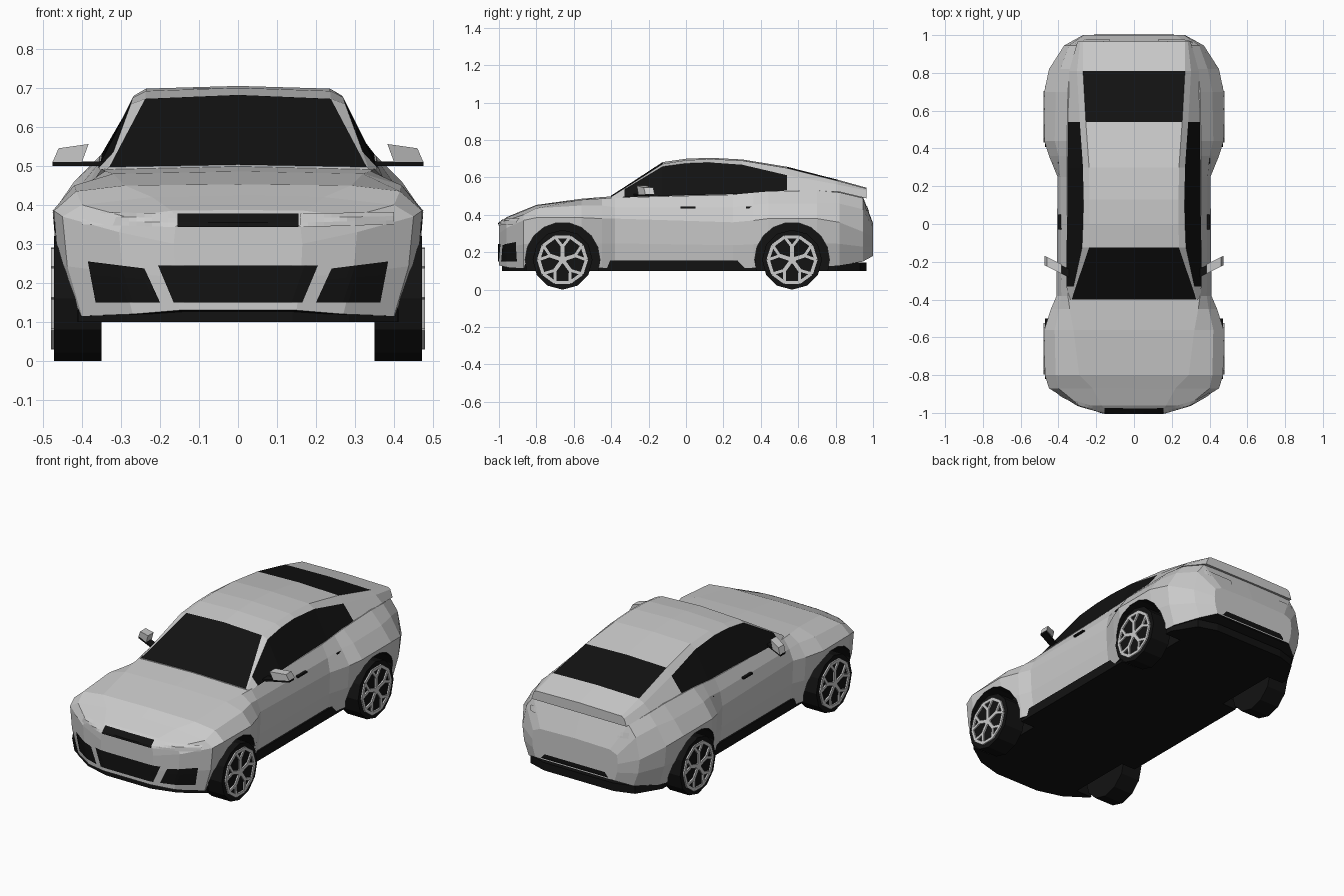
import bpy, bmesh
from math import sin, cos, pi
from mathutils import Vector, Matrix
from mathutils.bvhtree import BVHTree

if "Cube" in bpy.data.objects:
    bpy.data.objects.remove(bpy.data.objects["Cube"])

black = bpy.data.materials.new("black")
black.diffuse_color = (0.006, 0.006, 0.006, 1)
black.use_nodes = True
black.node_tree.nodes["Principled BSDF"].inputs["Base Color"].default_value = black.diffuse_color
WHEELS = [(s, y) for s in (-1, 1) for y in (-0.66, 0.567)]


def finish(name, bm, dark=False, slots=False):
    bmesh.ops.recalc_face_normals(bm, faces=bm.faces)
    me = bpy.data.meshes.new(name)
    bm.to_mesh(me)
    bm.free()
    if slots:
        me.materials.append(None)
    if dark or slots:
        me.materials.append(black)
    ob = bpy.data.objects.new(name, me)
    bpy.context.collection.objects.link(ob)
    return ob


def loft(name, halves, is_black):
    """Skin mirrored half sections; is_black(station, strip) picks glass and dark faces."""
    bm = bmesh.new()
    rings = []
    for half in halves:
        ring = half + [(-x, y, z) for x, y, z in reversed(half) if x > 0]
        rings.append([bm.verts.new(p) for p in ring])
    n = len(rings[0])
    for i in range(len(rings) - 1):
        for j in range(n):
            k = (j + 1) % n
            f = bm.faces.new((rings[i][j], rings[i][k], rings[i + 1][k], rings[i + 1][j]))
            f.material_index = int(is_black(i, j))
    bm.faces.new(rings[0])
    bm.faces.new(rings[-1])
    return finish(name, bm, slots=True)


def prism(name, pts, vec, dark=False):
    bm = bmesh.new()
    f = bm.faces.new([bm.verts.new(p) for p in pts])
    new = bmesh.ops.extrude_face_region(bm, geom=[f])["geom"]
    bmesh.ops.translate(bm, vec=vec, verts=[v for v in new if isinstance(v, bmesh.types.BMVert)])
    if len([g for g in bm.faces]) == len(pts) + 1:
        bm.faces.new([v for v in bm.verts][:len(pts)])
    return finish(name, bm, dark)


def add_box(bm, lo, hi):
    lo, hi = Vector(lo), Vector(hi)
    m = Matrix.Translation((lo + hi) / 2) @ Matrix.Diagonal((*(hi - lo), 1))
    bmesh.ops.create_cube(bm, size=1, matrix=m)


def box(name, lo, hi, dark=False):
    bm = bmesh.new()
    add_box(bm, lo, hi)
    return finish(name, bm, dark)


def add_cyl(bm, x0, x1, y, z, r, sides):
    m = Matrix.Translation(((x0 + x1) / 2, y, z)) @ Matrix.Rotation(pi / 2, 4, 'Y')
    bmesh.ops.create_cone(bm, cap_ends=True, segments=sides, radius1=r, radius2=r,
                          depth=abs(x1 - x0), matrix=m)


# Lower body: y, zb, wb, wm, zm, ws, zs, we, ze, zc
STATIONS = [
    (-1.0, .13, .15, .165, .30, .16, .345, .15, .35, .355),
    (-.96, .12, .27, .305, .33, .29, .37, .17, .385, .387),
    (-.87, .115, .40, .45, .37, .40, .40, .22, .42, .425),
    (-.80, .115, .43, .472, .385, .415, .435, .29, .45, .453),
    (-.56, .115, .43, .475, .385, .42, .45, .32, .48, .486),
    (-.45, .115, .41, .44, .38, .395, .45, .34, .487, .495),
    (-.38, .115, .385, .41, .38, .385, .44, .35, .492, .50),
    (.25, .115, .385, .405, .36, .39, .44, .355, .508, .51),
    (.36, .115, .41, .45, .37, .40, .455, .355, .518, .52),
    (.44, .12, .43, .475, .38, .42, .46, .355, .525, .525),
    (.70, .12, .43, .475, .38, .415, .46, .35, .53, .53),
    (.82, .13, .405, .45, .36, .39, .46, .34, .52, .53),
    (.945, .15, .33, .37, .31, .345, .43, .30, .49, .50),
    (1.0, .18, .25, .27, .28, .265, .33, .22, .35, .355)]


def body_half(y, zb, wb, wm, zm, ws, zs, we, ze, zc):
    xz = [(0, zb), (wb, zb), (wb + .75 * (wm - wb), (zb + zm) / 2), (wm, zm),
          (ws, zs), (we, ze), (0, zc)]
    return [(x, y, z) for x, z in xz]


body = loft("body", [body_half(*s) for s in STATIONS], lambda i, j: j in (0, 11))
tree = BVHTree.FromPolygons([v.co.copy() for v in body.data.vertices],
                            [tuple(p.vertices) for p in body.data.polygons])

# Cabin: y, belt x z, window top x z, roof edge x z, centre z
CABIN = [
    (-.40, .35, .485, .335, .492, .33, .497, .503),
    (-.33, .357, .495, .32, .535, .307, .541, .548),
    (-.125, .357, .50, .275, .658, .238, .672, .682),
    (0, .354, .505, .270, .675, .236, .692, .700),
    (.13, .352, .508, .267, .68, .236, .698, .705),
    (.30, .352, .512, .270, .668, .238, .69, .696),
    (.54, .350, .53, .287, .612, .255, .650, .657),
    (.81, .343, .525, .302, .562, .27, .582, .588),
    (.965, .30, .488, .285, .53, .27, .54, .545)]


def glass(i, j):
    s = min(j, 5 - j)
    return (s == 0 and 1 <= i <= 5) or (s == 2 and i in (0, 1, 6))


loft("cabin", [[(a, y, az), (b, y, bz), (c, y, cz), (0, y, d)]
               for y, a, az, b, bz, c, cz, d in CABIN], glass)

# Dark floor and sills
half = [(.14, -.985), (.285, -.945), (.41, -.86), (.42, -.8), (.395, -.4), (.395, .35),
        (.42, .5), (.41, .8), (.33, .93), (.22, .965)]
outline = [(x, y, .10) for x, y in half] + [(-x, y, .10) for x, y in reversed(half)]
floor = prism("underbody", outline, (0, 0, .045), True)
box("sills", (-.4, -.465, .10), (.4, .375, .155), True)

# Wheel arch cutter
bm = bmesh.new()
for s, y in WHEELS:
    add_cyl(bm, s * .31, s * .6, y, .16, .2, 18)
for f in bm.faces:
    f.material_index = 1
cutter = finish("arch_cutter", bm, slots=True)
cutter.hide_render = True
for ob in (body, floor):
    mod = ob.modifiers.new("arches", 'BOOLEAN')
    mod.operation, mod.solver, mod.object = 'DIFFERENCE', 'EXACT', cutter


def add_bar(bm, x0, x1, p, q, w):
    """Flat bar in the wheel plane between (y, z) points p and q."""
    p, q = Vector(p), Vector(q)
    d = (q - p).normalized()
    n = Vector((-d.y, d.x)) * w / 2
    lo, hi = [[bm.verts.new((x, *c)) for c in (p - n, q - n, q + n, p + n)] for x in (x0, x1)]
    bm.faces.new(lo)
    bm.faces.new(hi)
    for k in range(4):
        m = (k + 1) % 4
        bm.faces.new((lo[k], lo[m], hi[m], hi[k]))


# Wheels: tyre and split-spoke rim
for s, y in WHEELS:
    bm = bmesh.new()
    add_cyl(bm, s * .35, s * .472, y, .16, .16, 12)
    finish("tyre", bm, True)
    bm = bmesh.new()
    pt = lambda r, k: (y + r * sin(k * pi / 10), .16 + r * cos(k * pi / 10))
    x0, x1 = s * .455, s * .48
    add_cyl(bm, x0, x1, y, .16, .022, 10)
    for k in range(1, 20, 2):
        add_bar(bm, x0, x1, pt(.128, k), pt(.128, k + 2), .017)
    for k in range(0, 20, 4):
        add_bar(bm, x0, x1, pt(.01, k), pt(.075, k), .02)
        for e in (-1, 1):
            add_bar(bm, x0, x1, pt(.07, k), pt(.126, k + e), .015)
    finish("rim", bm)


def patch(name, quad, side, dark, off=.004):
    """Lay an (x, z) quad onto the front (-1) or back (1) of the body."""
    bm = bmesh.new()
    a, b, c, d = [Vector(p) for p in quad]
    rows = []
    for j in range(4):
        row = []
        for i in range(13):
            u, v = i / 12, j / 3
            p = a.lerp(b, u).lerp(d.lerp(c, u), v)
            hit = tree.ray_cast(Vector((p.x, side * 2, p.y)), Vector((0, -side, 0)))[0]
            row.append(bm.verts.new((p.x, (hit.y if hit else side * .95) + side * off, p.y)))
        rows.append(row)
    for r, t in zip(rows, rows[1:]):
        for i in range(12):
            bm.faces.new((r[i], r[i + 1], t[i + 1], t[i])[::-side])
    me = bpy.data.meshes.new(name)
    bm.to_mesh(me)
    bm.free()
    if dark:
        me.materials.append(black)
    bpy.context.collection.objects.link(bpy.data.objects.new(name, me))


# Nose and tail details
patch("lower_grille", [(-.165, .15), (.165, .15), (.205, .245), (-.205, .245)], -1, True)
patch("upper_grille", [(-.155, .343), (.155, .343), (.155, .378), (-.155, .378)], -1, True, .006)
patch("number_plate", [(-.11, .25), (.11, .25), (.11, .31), (-.11, .31)], 1, False)
patch("diffuser", [(-.24, .155), (.24, .155), (.19, .215), (-.19, .215)], 1, True)
for s in (-1, 1):
    flip = lambda q: [(s * x, z) for x, z in q][::s]
    patch("side_intake", flip([(.20, .15), (.365, .15), (.385, .255), (.24, .237)]), -1, True)
    patch("headlight", flip([(.16, .343), (.40, .35), (.40, .382), (.16, .378)]), -1, False)
    patch("tail_light", flip([(.13, .415), (.31, .42), (.31, .45), (.13, .445)]), 1, False)

    # Mirrors and door handles
    shear = lambda x: -.265 + (x - .38) * .5
    prism("mirror", [(s * x, shear(x), z) for x, z in
                     ((.40, .51), (.475, .51), (.46, .545), (.383, .556))], (0, .05, 0))
    prism("mirror_arm", [(s * x, shear(x), z) for x, z in
                         ((.32, .50), (.475, .50), (.475, .511), (.32, .511))], (0, .045, 0), True)
    for y in (.01, .36):
        box("door_handle", (s * .38, y - .04, .435), (s * .402, y + .04, .444), True)
